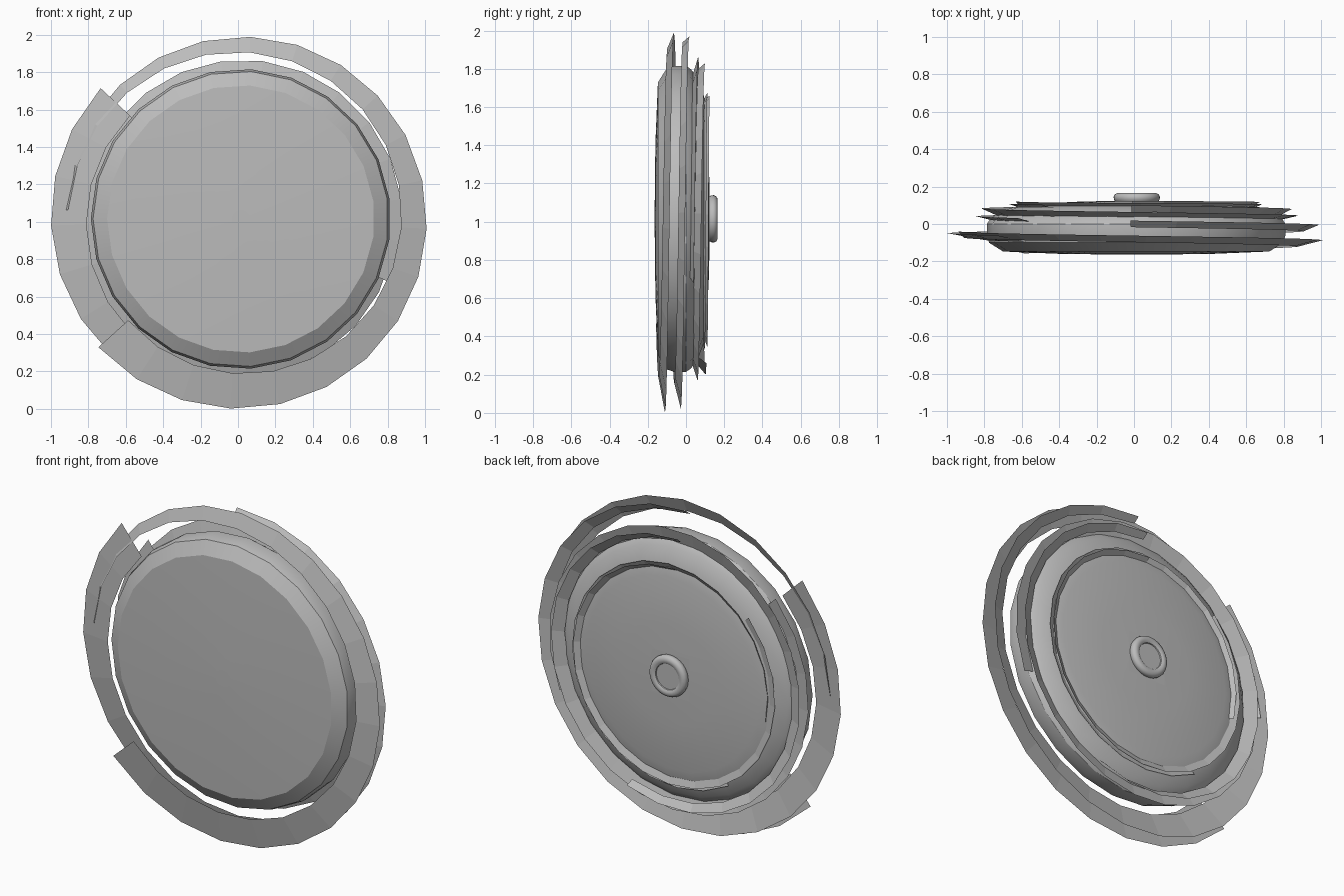
import bpy, math

if "Cube" in bpy.data.objects:
    bpy.data.objects.remove(bpy.data.objects["Cube"])

CX, CZ = 0.015, 1.015  # disc axis, running along y

grey = bpy.data.materials.new("grey")
grey.diffuse_color = (0.5, 0.5, 0.5, 1)
grey.use_nodes = True
grey.node_tree.nodes["Principled BSDF"].inputs["Base Color"].default_value = grey.diffuse_color


def make(name, verts, faces, smooth=None):
    me = bpy.data.meshes.new(name)
    me.from_pydata(verts, [], faces)
    me.materials.append(grey)
    me.update()
    ob = bpy.data.objects.new(name, me)
    bpy.context.collection.objects.link(ob)
    if smooth:
        bpy.ops.object.select_all(action='DESELECT')
        ob.select_set(True)
        bpy.context.view_layer.objects.active = ob
        bpy.ops.object.shade_smooth_by_angle(angle=math.radians(smooth))
    return ob


def point(r, deg, y):
    a = math.radians(deg)
    return (CX + r * math.cos(a), y, CZ + r * math.sin(a))


def lathe(name, profile, sides, phase=0, smooth=None):
    """Revolve (radius, y) pairs, front to back, capping both ends."""
    verts = [point(r, phase + 360 * i / sides, y) for r, y in profile for i in range(sides)]
    faces = []
    for k in range(len(profile) - 1):
        for i in range(sides):
            j = (i + 1) % sides
            a, b = k * sides, (k + 1) * sides
            faces.append((a + i, a + j, b + j, b + i))
    n = len(verts)
    faces.append(tuple(reversed(range(sides))))
    faces.append(tuple(range(n - sides, n)))
    # make all normals point outward
    ob = make(name, verts, [tuple(reversed(f)) for f in faces[:-2]] + faces[-2:], smooth)
    import bmesh
    bm = bmesh.new()
    bm.from_mesh(ob.data)
    bmesh.ops.recalc_face_normals(bm, faces=bm.faces)
    bm.to_mesh(ob.data)
    bm.free()
    return ob


def fin(name, start, y, outer, inner, steps=21):
    """Open sheet winding 315 degrees, narrowing and moving back as it goes."""
    verts = []
    for i in range(steps + 1):
        t = i / steps
        deg = start + 315 * t
        yo = y[0] + (y[1] - y[0]) * t
        verts.append(point(inner[0] + (inner[1] - inner[0]) * t, deg, yo - 0.035))
        verts.append(point(outer[0] + (outer[1] - outer[0]) * t, deg, yo))
    faces = [(2 * i, 2 * i + 1, 2 * i + 3, 2 * i + 2) for i in range(steps)]
    return make(name, verts, faces)


# main disc: shallow domed front, bevelled rim, stepped-in back
lathe("disc_body", [(0.05, -0.164), (0.4, -0.16), (0.715, -0.147), (0.79, -0.1),
                    (0.802, -0.06), (0.802, 0.0), (0.785, 0.025), (0.74, 0.06),
                    (0.66, 0.09), (0.58, 0.106), (0.3, 0.12), (0.1, 0.124)],
      23, 86, 20)

# swirling fins: large front pair, middle pair, small back pair
fin("front_fin_a", 222, (-0.122, -0.04), (1.025, 0.955), (0.81, 0.925))
fin("front_fin_b", 137, (-0.06, 0.018), (1.025, 0.955), (0.81, 0.925))
fin("middle_fin_a", 337, (0.04, 0.107), (0.87, 0.815), (0.71, 0.785))
fin("middle_fin_b", 137, (0.032, 0.1), (0.87, 0.815), (0.71, 0.785))
fin("back_fin_a", 137, (0.103, 0.124), (0.69, 0.645), (0.56, 0.62))
fin("back_fin_b", 238, (0.096, 0.12), (0.69, 0.645), (0.56, 0.62))

# square plate under the hub
h = 0.127
make("hub_plate", [(CX - h, 0.126, CZ - h), (CX - h, 0.126, CZ + h),
                   (CX + h, 0.126, CZ + h), (CX + h, 0.126, CZ - h)], [(0, 1, 2, 3)])

# rounded hub with a recessed cap
lathe("hub", [(0.115, 0.12), (0.122, 0.13), (0.124, 0.145), (0.118, 0.158), (0.105, 0.165),
              (0.09, 0.165), (0.078, 0.158), (0.076, 0.152)], 32, 0, 40)
